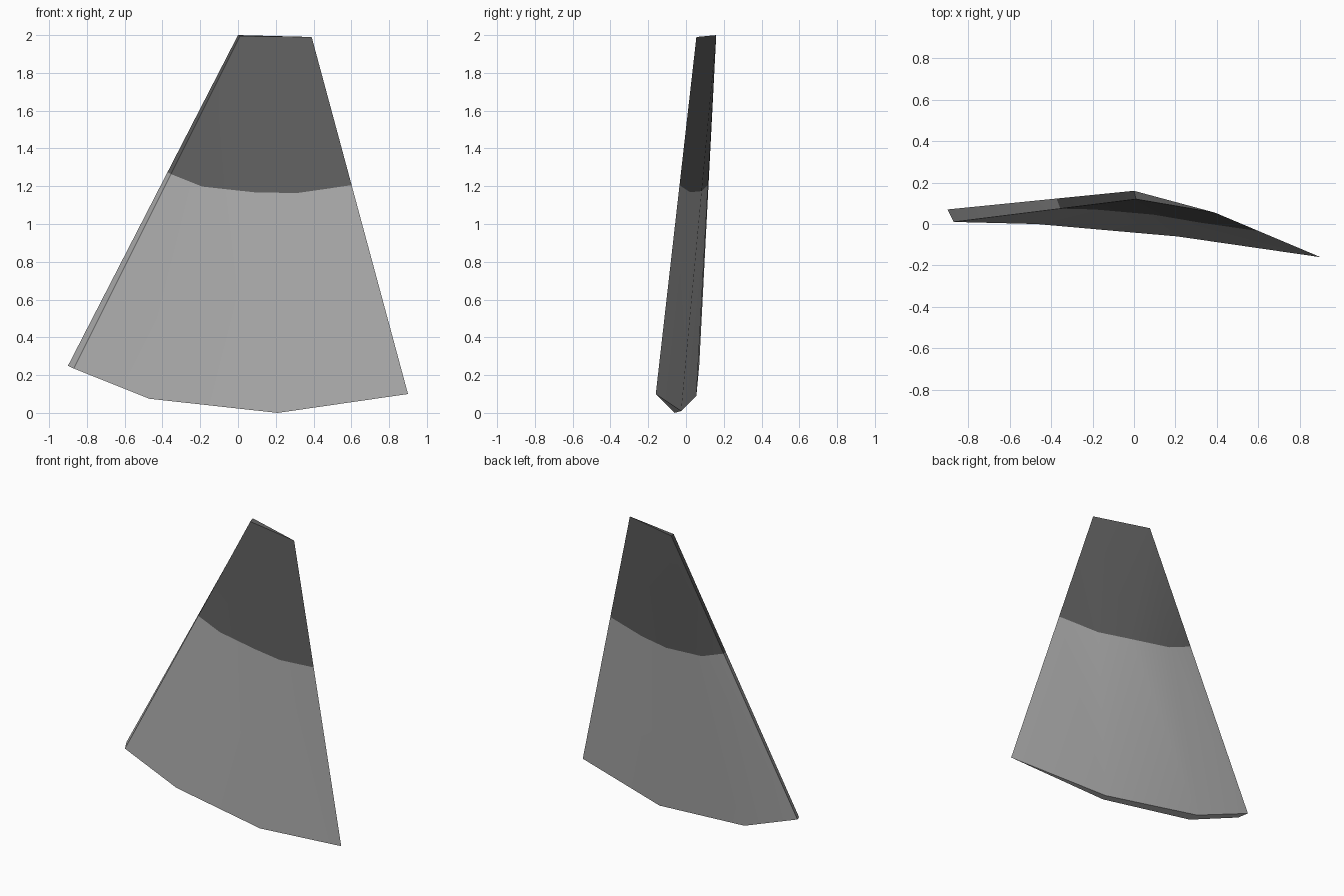
import bpy, bmesh, math
from mathutils import Vector

cube = bpy.data.objects.get("Cube")
if cube:
    bpy.data.objects.remove(cube, do_unlink=True)


def flat_material(name, value):
    mat = bpy.data.materials.new(name)
    mat.use_nodes = True
    color = (value, value, value, 1)
    mat.diffuse_color = color
    mat.node_tree.nodes["Principled BSDF"].inputs["Base Color"].default_value = color
    return mat


# Top corners; front and back meet in a sharp right-hand edge
top_front = Vector((0.01, 0.12, 1.995))
top_back = Vector((0.0, 0.16, 2.0))
top_right = Vector((0.39, 0.055, 1.99))

# Lower rim points from the thick edge to the sharp tip
tip = Vector((0.9, -0.16, 0.1))
front_rim = [Vector(p) for p in ((-0.87, 0.01, 0.235), (-0.47, 0, 0.075), (0.21, -0.06, 0))]
back_rim = [Vector(p) for p in ((-0.9, 0.07, 0.25), (-0.485, 0.055, 0.09), (0.22, -0.025, 0.01))]
BAND = 0.415  # where the dark band ends along each column


def columns(top, rim):
    """Fan of lines from the two top corners down to the rim."""
    return [(top, p) for p in rim] + [(top_right, rim[-1]), (top_right, tip)]


front = columns(top_front, front_rim)
back = columns(top_back, back_rim)
bm = bmesh.new()


def make_verts(cols):
    return [[bm.verts.new(a.lerp(b, t)) for t in (0, BAND, 1)] for a, b in cols]


front_v, back_v = make_verts(front), make_verts(back)
loop = front_v + back_v[::-1]

# Side walls: dark above the band, light below
for i, col in enumerate(loop):
    nxt = loop[(i + 1) % len(loop)]
    for row in (0, 1):
        face = bm.faces.new((col[row], col[row + 1], nxt[row + 1], nxt[row]))
        face.material_index = row

# Top and bottom thickness strips
for row, index in ((0, 0), (2, 1)):
    for i in range(len(front_v) - 1):
        face = bm.faces.new((front_v[i][row], front_v[i + 1][row],
                             back_v[i + 1][row], back_v[i][row]))
        face.material_index = index

# Merge shared corners so the fan becomes clean triangles and quads
bmesh.ops.remove_doubles(bm, verts=bm.verts[:], dist=0.0001)
bmesh.ops.dissolve_degenerate(bm, edges=bm.edges[:], dist=0.0001)
bmesh.ops.recalc_face_normals(bm, faces=bm.faces[:])

mesh = bpy.data.meshes.new("curved_panel")
bm.to_mesh(mesh)
bm.free()
mesh.materials.append(flat_material("dark_grey", 0.115))
mesh.materials.append(flat_material("light_grey", 0.41))

panel = bpy.data.objects.new("curved_panel", mesh)
bpy.context.collection.objects.link(panel)
bpy.context.view_layer.objects.active = panel
panel.select_set(True)
bpy.ops.object.shade_smooth_by_angle(angle=math.radians(30))
